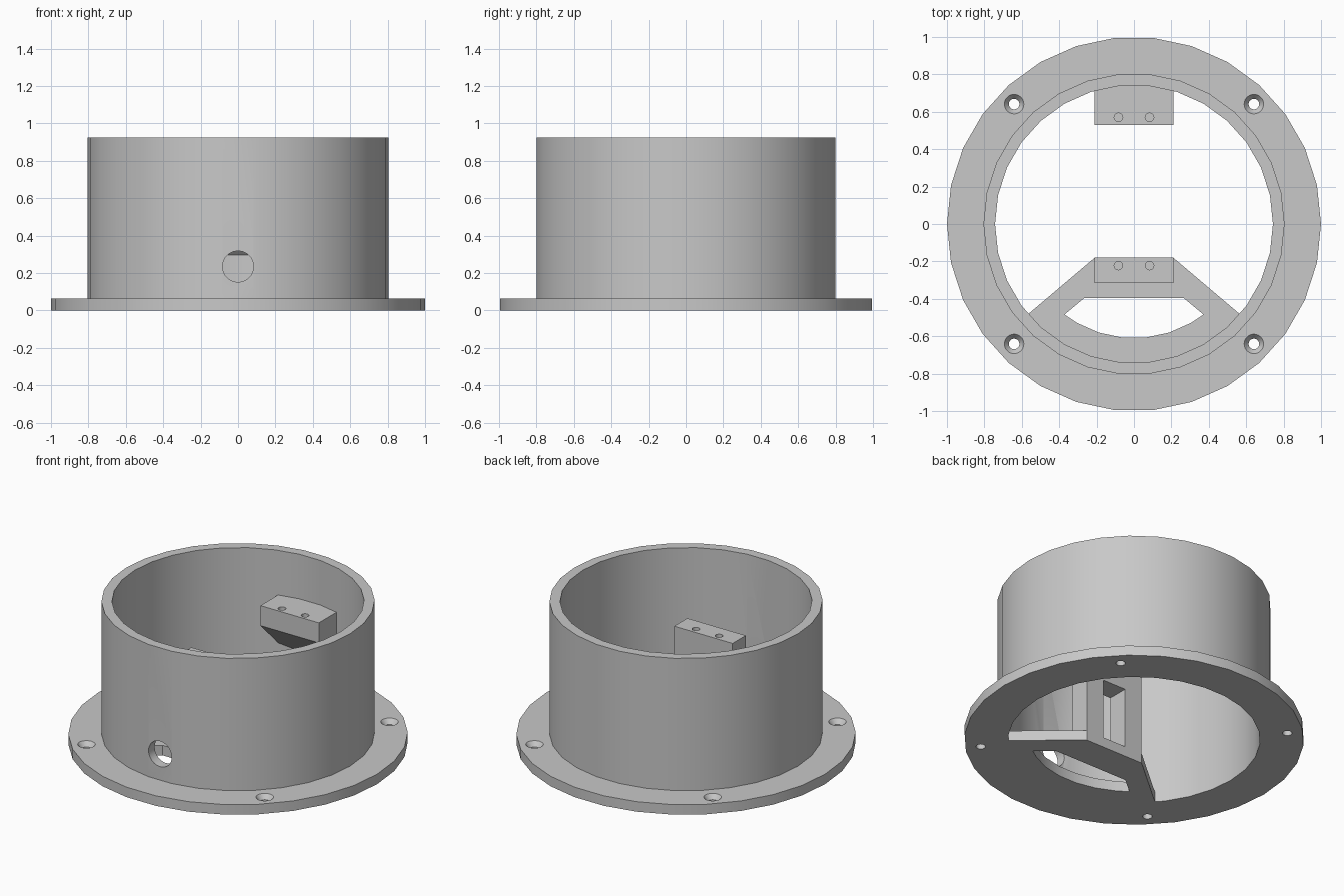
import bpy, bmesh, math
from mathutils import Matrix

cube = bpy.data.objects.get("Cube")
if cube:
    bpy.data.objects.remove(cube, do_unlink=True)

SIDES = 30
INNER, OUTER, FLANGE_R = 0.743, 0.805, 1.0
FLANGE_H, TUBE_H = 0.065, 0.925
BRACKET_TOP, BRACKET_X = 0.635, 0.21

grey = bpy.data.materials.new("plain grey")
grey.use_nodes = True
COLOUR = (0.58, 0.58, 0.58, 1)
grey.diffuse_color = COLOUR
grey.node_tree.nodes["Principled BSDF"].inputs["Base Color"].default_value = COLOUR


def make(name, bm):
    bmesh.ops.recalc_face_normals(bm, faces=bm.faces[:])
    mesh = bpy.data.meshes.new(name)
    bm.to_mesh(mesh)
    bm.free()
    mesh.materials.append(grey)
    obj = bpy.data.objects.new(name, mesh)
    bpy.context.collection.objects.link(obj)
    return obj


def prism(name, points, vector):
    """Extrude a flat outline of 3D points along a vector."""
    bm = bmesh.new()
    face = bm.faces.new([bm.verts.new(p) for p in points])
    top = bmesh.ops.extrude_face_region(bm, geom=[face], use_keep_orig=True)
    moved = [v for v in top["geom"] if isinstance(v, bmesh.types.BMVert)]
    bmesh.ops.translate(bm, verts=moved, vec=vector)
    return make(name, bm)


def lathe(name, profile, closed, sides=SIDES):
    """Turn a radius/height outline around z."""
    bm = bmesh.new()
    rings = []
    for i in range(sides):
        a = math.tau * i / sides
        rings.append([bm.verts.new((r * math.cos(a), r * math.sin(a), z)) for r, z in profile])
    n = len(profile)
    for i in range(sides):
        a, b = rings[i], rings[(i + 1) % sides]
        for j in range(n if closed else n - 1):
            k = (j + 1) % n
            bm.faces.new((a[j], b[j], b[k], a[k]))
    if not closed:
        bm.faces.new([r[0] for r in rings])
        bm.faces.new([r[-1] for r in rings])
    return make(name, bm)


def cut(target, cutters):
    for c in cutters:
        mod = target.modifiers.new("cut", "BOOLEAN")
        mod.operation, mod.solver, mod.object = "DIFFERENCE", "EXACT", c
    bpy.context.view_layer.update()
    graph = bpy.context.evaluated_depsgraph_get()
    mesh = bpy.data.meshes.new_from_object(target.evaluated_get(graph))
    target.modifiers.clear()
    target.data = mesh
    for c in cutters:
        bpy.data.objects.remove(c, do_unlink=True)


def arc(radius, start, end):
    """Points on the turned polygon between two angles in degrees."""
    step = 360 // SIDES
    return [(radius * math.cos(math.radians(a)), radius * math.sin(math.radians(a)), 0)
            for a in range(start, end + 1, step)]


# Flange and tube turned as one body
body = lathe("flanged_tube", [(INNER, 0), (FLANGE_R, 0), (FLANGE_R, FLANGE_H),
                              (OUTER, FLANGE_H), (OUTER, TUBE_H), (INNER, TUBE_H)], True)

# Countersunk mounting holes in the flange
cutters = []
for sx in (-1, 1):
    for sy in (-1, 1):
        c = lathe("countersink_cutter", [(0.028, -0.05), (0.028, 0.035),
                                         (0.052, FLANGE_H), (0.052, 0.1)], False)
        c.location = (0.641 * sx, 0.641 * sy, 0)
        cutters.append(c)

# Cable hole through the front wall
c = lathe("cable_hole_cutter", [(0.083, -0.2), (0.083, 0.2)], False)
c.matrix_world = Matrix.Translation((0, -0.78, 0.235)) @ Matrix.Rotation(math.pi / 2, 4, "X")
cutters.append(c)
cut(body, cutters)

# Floor plate filling the front of the ring, with a window
plate = prism("floor_plate", [(-0.563, -0.479, 0)] + arc(INNER, 228, 312)
              + [(0.563, -0.479, 0), (BRACKET_X, -0.18, 0), (-BRACKET_X, -0.18, 0)],
              (0, 0, FLANGE_H))
window = prism("window_cutter", [(-0.372, -0.484, 0)] + arc(0.61, 240, 300)
               + [(0.372, -0.484, 0), (0.265, -0.395, 0), (-0.265, -0.395, 0)],
               (0, 0, 0.3))
window.location.z = -0.1
cut(plate, [window])

# Front post: an arch with a cable slot
w, s, slot_top = BRACKET_X, 0.083, 0.455
post = prism("front_post", [(x, -0.315, z) for x, z in (
    (-w, FLANGE_H), (-s, FLANGE_H), (-s, slot_top), (s, slot_top), (s, FLANGE_H),
    (w, FLANGE_H), (w, BRACKET_TOP), (-w, BRACKET_TOP))], (0, 0.135, 0))

# Rear bracket with a sloping underside, set into the wall
bracket = prism("rear_bracket", [(-w, y, z) for y, z in (
    (0.53, BRACKET_TOP), (0.53, 0.505), (0.755, 0.28), (0.755, BRACKET_TOP))],
    (2 * w, 0, 0))

# Pairs of screw holes in the tops of both supports
for support, y in ((post, -0.222), (bracket, 0.57)):
    cutters = []
    for x in (-s, s):
        c = lathe("screw_hole_cutter", [(0.023, -0.12), (0.023, 0.1)], False, 16)
        c.location = (x, y, BRACKET_TOP)
        cutters.append(c)
    cut(support, cutters)

# Smooth the round walls and keep the edges sharp
bpy.ops.object.select_all(action="DESELECT")
for obj in (body, plate, post, bracket):
    obj.select_set(True)
bpy.context.view_layer.objects.active = body
bpy.ops.object.shade_smooth_by_angle(angle=math.radians(30))
